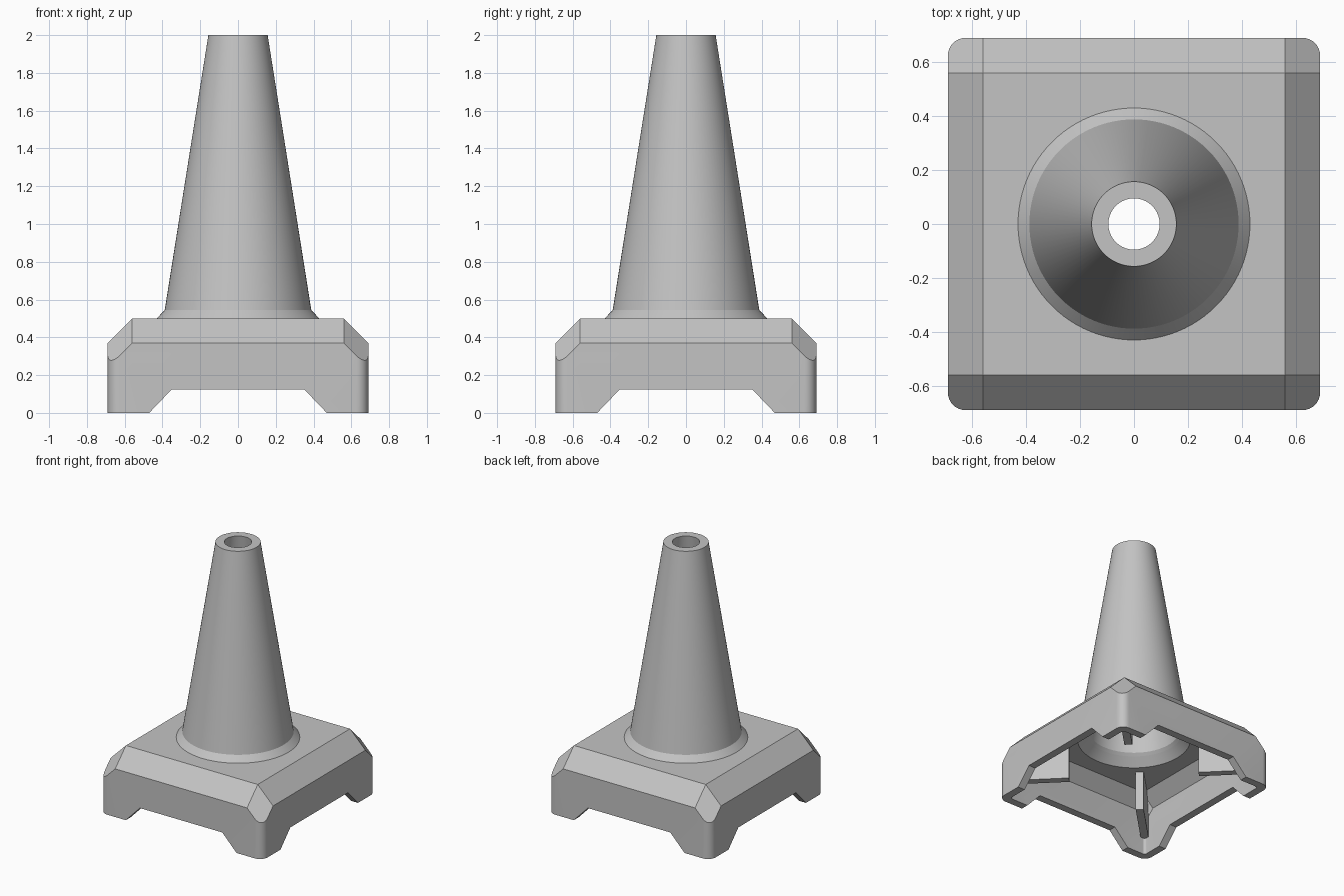
import bpy, bmesh, math
from mathutils import Vector, Matrix

cube = bpy.data.objects.get("Cube")
if cube:
    bpy.data.objects.remove(cube, do_unlink=True)

GREY = (0.55, 0.55, 0.55, 1.0)
mat = bpy.data.materials.new("plain grey")
mat.use_nodes = True
mat.diffuse_color = GREY
mat.node_tree.nodes["Principled BSDF"].inputs["Base Color"].default_value = GREY


def finish(name, bm):
    bmesh.ops.recalc_face_normals(bm, faces=bm.faces[:])
    mesh = bpy.data.meshes.new(name)
    bm.to_mesh(mesh)
    bm.free()
    mesh.materials.append(mat)
    ob = bpy.data.objects.new(name, mesh)
    bpy.context.collection.objects.link(ob)
    return ob


def activate(ob):
    bpy.ops.object.select_all(action='DESELECT')
    ob.select_set(True)
    bpy.context.view_layer.objects.active = ob


def smooth(ob):
    activate(ob)
    bpy.ops.object.shade_smooth_by_angle(angle=math.radians(30))


def extrude(bm, points, vec):
    face = bm.faces.new([bm.verts.new(p) for p in points])
    res = bmesh.ops.extrude_face_region(bm, geom=[face])
    bmesh.ops.translate(bm, vec=vec, verts=[g for g in res["geom"] if isinstance(g, bmesh.types.BMVert)])


def chamfered_block(name, half, radius, bottom, top, edge_sum, corner_sum):
    """Rounded square block with sloped top edges and clipped corners."""
    bm = bmesh.new()
    pts = []
    for q in range(4):
        a0 = math.pi / 4 + q * math.pi / 2
        sx, sy = round(math.copysign(1, math.cos(a0))), round(math.copysign(1, math.sin(a0)))
        for i in range(9):
            a = q * math.pi / 2 + i * math.pi / 16
            pts.append((sx * (half - radius) + radius * math.cos(a),
                        sy * (half - radius) + radius * math.sin(a), bottom))
    extrude(bm, pts, (0, 0, top - bottom))
    planes = [((x, y, 1), edge_sum) for x, y in ((1, 0), (-1, 0), (0, 1), (0, -1))]
    planes += [((x, y, 1), corner_sum) for x in (1, -1) for y in (1, -1)]
    for normal, total in planes:
        n = Vector(normal)
        bmesh.ops.bisect_plane(bm, geom=bm.verts[:] + bm.edges[:] + bm.faces[:], dist=1e-5,
                               plane_co=n * (total / n.length_squared), plane_no=n, clear_outer=True)
        bmesh.ops.holes_fill(bm, edges=[e for e in bm.edges if e.is_boundary], sides=0)
    return finish(name, bm)


def lathe(name, profile, closed_ends=False, steps=96):
    bm = bmesh.new()
    rings = [[bm.verts.new((r * math.cos(2 * math.pi * i / steps),
                            r * math.sin(2 * math.pi * i / steps), z)) for i in range(steps)]
             for r, z in profile]
    for a, b in zip(rings, rings[1:]):
        for i in range(steps):
            j = (i + 1) % steps
            bm.faces.new((a[i], a[j], b[j], b[i]))
    if closed_ends:
        bm.faces.new(rings[0])
        bm.faces.new(rings[-1])
    return finish(name, bm)


def subtract(ob, cutter):
    cutter.hide_render = True
    mod = ob.modifiers.new("cut", 'BOOLEAN')
    mod.operation = 'DIFFERENCE'
    mod.solver = 'EXACT'
    mod.object = cutter
    activate(ob)
    bpy.ops.object.modifier_apply(modifier=mod.name)
    bpy.data.objects.remove(cutter, do_unlink=True)


# Hollow base with a round opening under the cone
base = chamfered_block("base", 0.69, 0.065, 0, 0.5, 1.06, 1.62)
subtract(base, chamfered_block("cavity_cutter", 0.63, 0.02, -0.1, 0.44, 0.975, 1.516))
subtract(base, lathe("opening_cutter", [(0.425, 0.42), (0.325, 0.52)], True))

# Tapered notches that leave four corner feet
for turn in range(2):
    bm = bmesh.new()
    extrude(bm, [(-0.566, -1, -0.1), (0.566, -1, -0.1), (0.35, -1, 0.125), (-0.35, -1, 0.125)], (0, 2, 0))
    bmesh.ops.rotate(bm, verts=bm.verts[:], cent=(0, 0, 0),
                     matrix=Matrix.Rotation(turn * math.pi / 2, 3, 'Z'))
    subtract(base, finish("notch_cutter", bm))
smooth(base)

# Hollow cone with a flared foot
cone = lathe("cone", [(0.43, 0.5), (0.388, 0.545), (0.157, 2.0), (0.095, 2.0), (0.327, 0.52), (0.345, 0.5)])
smooth(cone)

# Diagonal stiffening ribs inside the corners
bm = bmesh.new()
t = 0.02
for q in range(4):
    rot = Matrix.Rotation(q * math.pi / 2, 3, 'Z')
    outline = [(0.33, 0.13), (0.64, 0.13), (0.64, 0.28), (0.53, 0.46), (0.33, 0.46)]
    extrude(bm, [rot @ Vector((s + t, s - t, z)) for s, z in outline], rot @ Vector((-2 * t, 2 * t, 0)))
finish("corner_ribs", bm)
